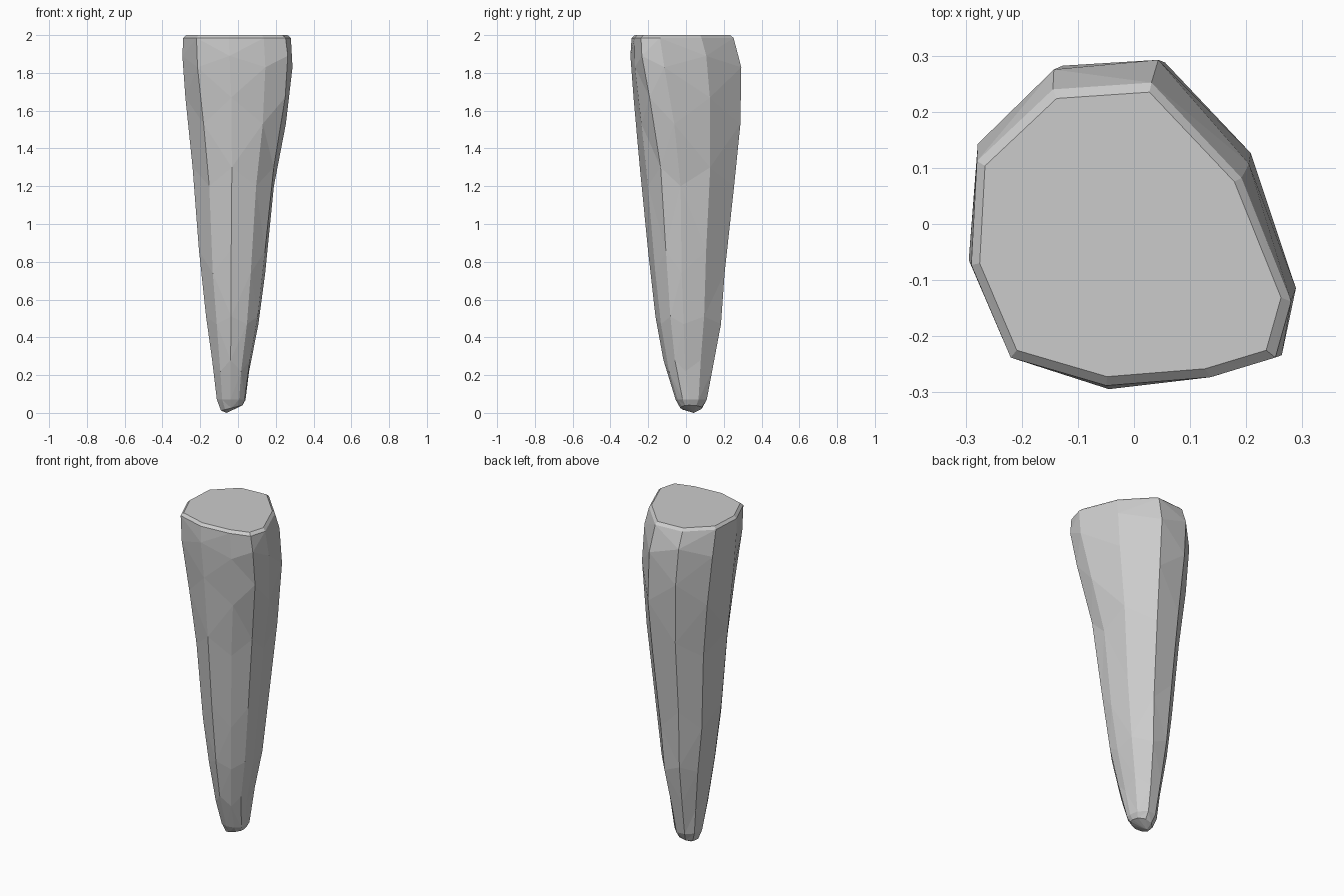
import bpy, bmesh

if "Cube" in bpy.data.objects:
    bpy.data.objects.remove(bpy.data.objects["Cube"])

# Matching outlines (seen from above): crown of the spike, and its shaft
CROWN = [(-.22, -.24), (-.05, -.29), (.135, -.275), (.25, -.24), (.278, -.14),
         (.19, .08), (.03, .25), (-.145, .238), (-.28, .11), (-.29, -.075)]
SHAFT = [(-.15, -.19), (-.03, -.245), (.10, -.21), (.18, -.13), (.195, -.03),
         (.17, .13), (.05, .265), (-.10, .255), (-.21, .14), (-.23, -.06)]

# Height, x min, x max, y min, y max, blend from crown to shaft outline
PROFILE = [(0.0, -.09, .025, -.03, .085, 1), (.07, -.112, .04, -.055, .11, 1),
           (.23, -.13, .06, -.11, .14, 1), (.48, -.165, .11, -.158, .187, 1),
           (.70, -.195, .14, -.185, .20, 1), (1.25, -.235, .195, -.24, .26, 1),
           (1.6, -.273, .268, -.272, .295, .55), (1.88, -.295, .293, -.295, .292, .1),
           (1.985, -.29, .28, -.288, .252, 0), (2.0, -.275, .262, -.272, .235, 0)]

# Ring heights with the zigzag that staggers the facets
LEVELS = [(.07, 0), (.25, .03), (.49, .02), (.80, .06), (1.25, .05),
          (1.60, .07), (1.86, .03), (1.985, 0), (2.0, 0)]


def fit(shape, axis, v, lo, hi):
    vals = [p[axis] for p in shape]
    return lo + (v - min(vals)) / (max(vals) - min(vals)) * (hi - lo)


def surface_point(i, z):
    for a, b in zip(PROFILE, PROFILE[1:]):
        if z <= b[0]:
            break
    t = (z - a[0]) / (b[0] - a[0])
    x0, x1, y0, y1, k = [p + (q - p) * t for p, q in zip(a[1:], b[1:])]
    shape = [(c[0] + (s[0] - c[0]) * k, c[1] + (s[1] - c[1]) * k)
             for c, s in zip(CROWN, SHAFT)]
    return (fit(shape, 0, shape[i][0], x0, x1), fit(shape, 1, shape[i][1], y0, y1), z)


bm = bmesh.new()
n = len(CROWN)
rings = []

# Slanted tip ring, lowest on its left side
tip = []
for i in range(n):
    x, y, z = surface_point(i, 0)
    tip.append(bm.verts.new((x, y, .012 + .25 * (x + .09))))
rings.append(tip)

# Staggered rings up the body to the crown
for z, zig in LEVELS:
    rings.append([bm.verts.new(surface_point(i, z + (zig if i % 2 else -zig)))
                  for i in range(n)])

# Side facets
for a, b in zip(rings, rings[1:]):
    for i in range(n):
        j = (i + 1) % n
        if i % 2:
            bm.faces.new((a[i], a[j], b[j]))
            bm.faces.new((a[i], b[j], b[i]))
        else:
            bm.faces.new((a[i], a[j], b[i]))
            bm.faces.new((a[j], b[j], b[i]))

# Flat top and pointed tip
bm.faces.new(rings[-1])
point = bm.verts.new((-.06, .04, 0))
for i in range(n):
    bm.faces.new((tip[i], point, tip[(i + 1) % n]))
bmesh.ops.recalc_face_normals(bm, faces=bm.faces)

mesh = bpy.data.meshes.new("rock_spike")
bm.to_mesh(mesh)
bm.free()
bpy.context.collection.objects.link(bpy.data.objects.new("rock_spike", mesh))
